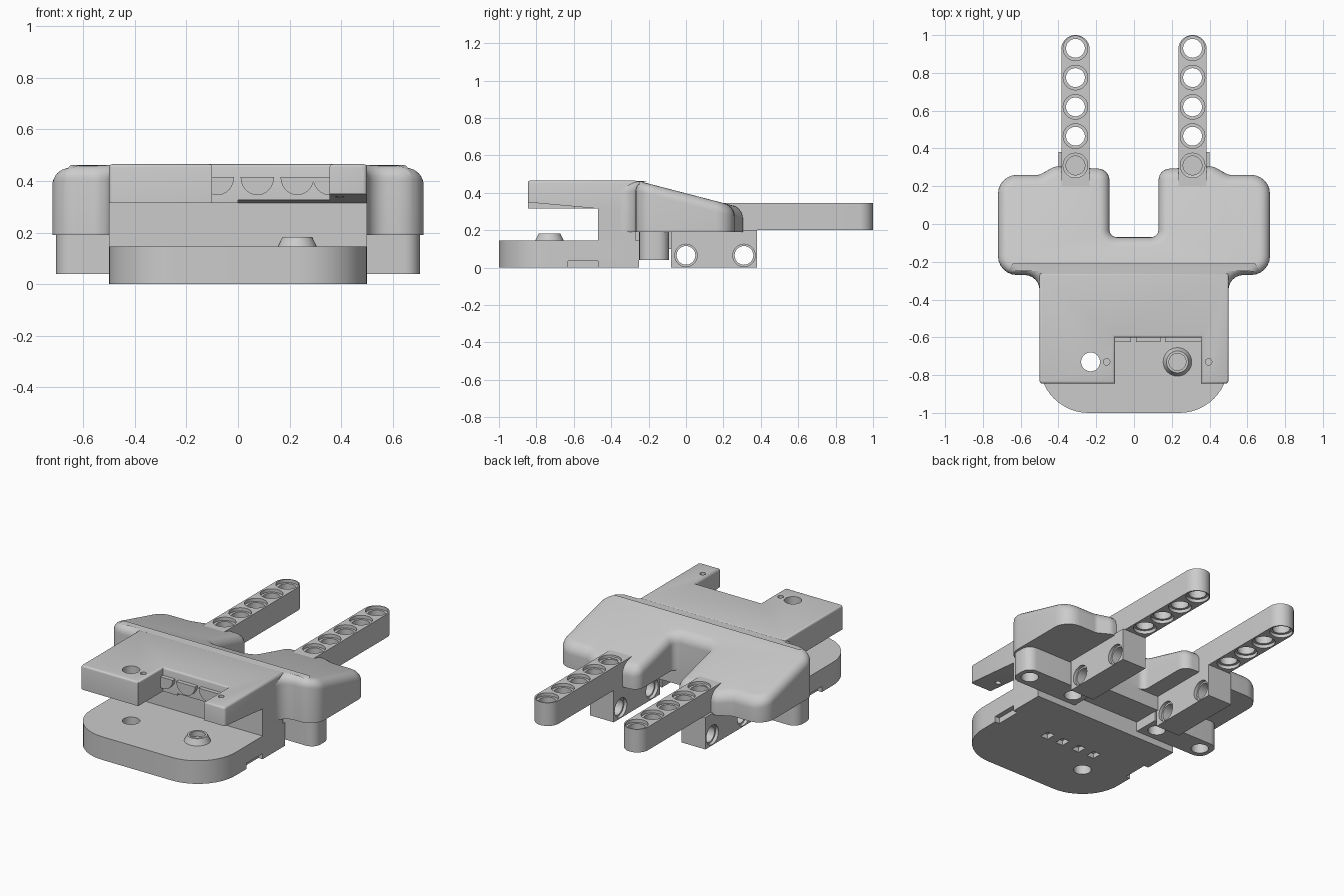
import bpy, bmesh, math
from mathutils import Vector

if "Cube" in bpy.data.objects:
    bpy.data.objects.remove(bpy.data.objects["Cube"], do_unlink=True)

grey = bpy.data.materials.new("plain grey")
grey.use_nodes = True
COLOUR = (0.6, 0.6, 0.6, 1)
grey.diffuse_color = COLOUR
for node in grey.node_tree.nodes:
    if node.type == 'BSDF_PRINCIPLED':
        node.inputs["Base Color"].default_value = COLOUR

# Maps a flat outline (a, b) and a depth c onto the chosen extrusion axis
AXES = {
    'X': lambda a, b, c: Vector((c, a, b)),
    'Y': lambda a, b, c: Vector((a, c, b)),
    'Z': lambda a, b, c: Vector((a, b, c)),
}


def finish(name, bm):
    bmesh.ops.recalc_face_normals(bm, faces=bm.faces[:])
    mesh = bpy.data.meshes.new(name)
    bm.to_mesh(mesh)
    bm.free()
    mesh.materials.append(grey)
    obj = bpy.data.objects.new(name, mesh)
    bpy.context.scene.collection.objects.link(obj)
    return obj


def rounded(points, segments=6):
    """Outline of (x, y, radius) corners with arcs put in."""
    out = []
    for i, (x, y, r) in enumerate(points):
        p = Vector((x, y, 0))
        if r == 0:
            out.append(p)
            continue
        before, after = points[i - 1], points[(i + 1) % len(points)]
        u = (Vector((before[0], before[1], 0)) - p).normalized()
        v = (Vector((after[0], after[1], 0)) - p).normalized()
        half = u.angle(v) / 2
        centre = p + (u + v).normalized() * r / math.sin(half)
        reach = r / math.tan(half)
        start = (p + u * reach - centre).normalized()
        end = (p + v * reach - centre).normalized()
        out += [centre + start.slerp(end, k / segments) * r for k in range(segments + 1)]
    return [(q.x, q.y) for q in out]


def prism_mesh(outline, low, high, axis='Z'):
    bm = bmesh.new()
    place = AXES[axis]
    bottom = [bm.verts.new(place(a, b, low)) for a, b in outline]
    top = [bm.verts.new(place(a, b, high)) for a, b in outline]
    bm.faces.new(bottom)
    bm.faces.new(top)
    n = len(outline)
    for i in range(n):
        j = (i + 1) % n
        bm.faces.new((bottom[i], bottom[j], top[j], top[i]))
    bmesh.ops.recalc_face_normals(bm, faces=bm.faces[:])
    return bm


def round_top(bm, width, segments):
    """Rounds the edges between the top and the upright sides."""
    bm.normal_update()
    edges = []
    for e in bm.edges:
        tilt = sorted(f.normal.z for f in e.link_faces)
        if abs(tilt[0]) < 0.1 and tilt[1] > 0.8:
            edges.append(e)
    bmesh.ops.bevel(bm, geom=edges, offset=width, segments=segments,
                    profile=0.5, affect='EDGES', clamp_overlap=False)


def prism(name, outline, low, high, axis='Z'):
    return finish(name, prism_mesh(outline, low, high, axis))


def box(name, x0, x1, y0, y1, z0, z1):
    return prism(name, [(x0, y0), (x1, y0), (x1, y1), (x0, y1)], z0, z1)


def lathe(name, profile, a, b, axis='Z', sides=32):
    bm = bmesh.new()
    rings = []
    for r, h in profile:
        turn = [2 * math.pi * k / sides for k in range(sides)]
        rings.append([bm.verts.new(AXES[axis](a + r * math.cos(t), b + r * math.sin(t), h))
                      for t in turn])
    for lower, upper in zip(rings, rings[1:]):
        for k in range(sides):
            m = (k + 1) % sides
            bm.faces.new((lower[k], lower[m], upper[m], upper[k]))
    bmesh.ops.remove_doubles(bm, verts=bm.verts[:], dist=1e-5)
    return finish(name, bm)


def cut(obj, cutter):
    mod = obj.modifiers.new("cut", 'BOOLEAN')
    mod.operation, mod.solver, mod.object = 'DIFFERENCE', 'EXACT', cutter
    graph = bpy.context.evaluated_depsgraph_get()
    graph.update()
    mesh = bpy.data.meshes.new_from_object(obj.evaluated_get(graph))
    obj.modifiers.clear()
    obj.data = mesh
    bpy.data.objects.remove(cutter, do_unlink=True)


def bore(obj, a, b, low, high, axis='Z', r=0.05, rim=0.065):
    """Through hole with a wider shallow rim at both ends."""
    e, d = 0.01, 0.02
    profile = [(0, low - e), (rim, low - e), (rim, low + d), (r, low + d),
               (r, high - d), (rim, high - d), (rim, high + e), (0, high + e)]
    cut(obj, lathe("cutter", profile, a, b, axis))


def drill(obj, x, y, low, high, r):
    cut(obj, lathe("cutter", [(0, low), (r, low), (r, high), (0, high)], x, y))


def mirror(obj):
    mod = obj.modifiers.new("mirror", 'MIRROR')
    mod.use_mirror_merge = False


# Lower jaw with round front corners, side notches and pits underneath
lower_jaw = prism("lower_jaw", rounded([(-0.5, -1, 0.26), (0.5, -1, 0.26),
                                        (0.5, -0.25, 0), (-0.5, -0.25, 0)], 12), 0, 0.145)
drill(lower_jaw, -0.23, -0.73, -0.1, 0.3, 0.05)
for side in (-1, 1):
    inner, outer = sorted((side * 0.47, side * 0.52))
    cut(lower_jaw, box("cutter", inner, outer, -0.63, -0.47, -0.02, 0.035))
for x in (-0.17, -0.06, 0.06, 0.17):
    cut(lower_jaw, box("cutter", x - 0.025, x + 0.025, -0.59, -0.53, -0.02, 0.03))

# Locating peg on the lower jaw
lathe("locating_peg", [(0, 0.14), (0.078, 0.14), (0.058, 0.182), (0.045, 0.182),
                       (0.045, 0.15), (0, 0.15)], 0.23, -0.73)

# Upright wall joining the jaws
box("jaw_wall", -0.5, 0.5, -0.47, -0.27, 0.1, 0.33)

# Upper jaw with a front recess and a sloping underside on one half
plan = [(-0.5, -0.845, 0.015), (-0.1, -0.845, 0), (-0.1, -0.6, 0), (0.355, -0.6, 0),
        (0.355, -0.845, 0), (0.5, -0.845, 0.015), (0.5, -0.26, 0), (-0.5, -0.26, 0)]
bm = prism_mesh(rounded(plan, 3), 0.315, 0.465)
round_top(bm, 0.012, 3)
upper_jaw = finish("upper_jaw", bm)
cut(upper_jaw, prism("cutter", [(-0.9, 0.3), (-0.47, 0.3), (-0.47, 0.315), (-0.9, 0.354)],
                     0, 0.6, 'X'))
drill(upper_jaw, -0.23, -0.73, 0.2, 0.6, 0.05)
for x in (-0.145, 0.395):
    drill(upper_jaw, x, -0.73, 0.2, 0.6, 0.017)

# Half-round tabs in the recess
for x in (-0.08, 0.075, 0.23, 0.355):
    arc = [math.pi + math.pi * k / 12 for k in range(13)]
    prism("recess_tab", [(x + 0.065 * math.cos(t), 0.415 + 0.07 * math.sin(t)) for t in arc],
          -0.625, -0.59, 'Y')

# Main body: winged plan with a rear slot and a top falling to the back
half = [(0.5, -0.4, 0), (0.5, -0.27, 0.08), (0.72, -0.27, 0.1), (0.72, 0.26, 0.1),
        (0.5, 0.26, 0.05), (0.42, 0.305, 0.06), (0.13, 0.29, 0.06), (0.13, -0.07, 0.04)]
plan = half + [(-x, y, r) for x, y, r in reversed(half)]
bm = prism_mesh(rounded(plan), 0.19, 0.462)
bmesh.ops.bisect_plane(bm, geom=bm.verts[:] + bm.edges[:] + bm.faces[:],
                       plane_co=(0, -0.25, 0), plane_no=(0, 1, 0))
for v in bm.verts:
    if v.co.z > 0.3:
        v.co.z -= max(0, v.co.y + 0.25) * 0.26
round_top(bm, 0.055, 6)
body = finish("main_body", bm)
for x in (-0.31, 0.31):
    drill(body, x, 0.31, 0.2, 0.6, 0.055)

# Bridge under the body between the two sides
box("centre_bridge", -0.24, 0.24, -0.3, -0.07, 0.1, 0.2)

# Rear arms with a row of rimmed holes
arm = prism("rear_arms", rounded([(0.235, 0.2, 0), (0.385, 0.2, 0),
                                  (0.385, 1, 0.0745), (0.235, 1, 0.0745)], 10), 0.2, 0.345)
for k in range(5):
    bore(arm, 0.31, 0.31 + 0.155 * k, 0.2, 0.345)
mirror(arm)

# Cross-drilled blocks and the collars joining them to the body
block = box("pin_blocks", 0.235, 0.4, -0.08, 0.38, 0, 0.142)
for y in (0, 0.31):
    bore(block, y, 0.065, 0.235, 0.4, 'X', 0.05, 0.06)
mirror(block)
mirror(box("block_collars", 0.235, 0.4, -0.08, 0.38, 0.14, 0.2))

# Wing feet with sockets open at the bottom
foot = prism("wing_feet", rounded([(0.23, -0.25, 0), (0.705, -0.25, 0.06),
                                   (0.705, -0.09, 0.06), (0.23, -0.09, 0)]), 0.04, 0.2)
for x in (0.31, 0.63):
    drill(foot, x, -0.17, 0, 0.12, 0.05)
mirror(foot)

# Smooth the curved faces and keep real corners sharp
for obj in bpy.context.scene.collection.objects:
    if obj.type == 'MESH':
        obj.data.shade_smooth()
        obj.data.set_sharp_from_angle(angle=math.radians(32))
